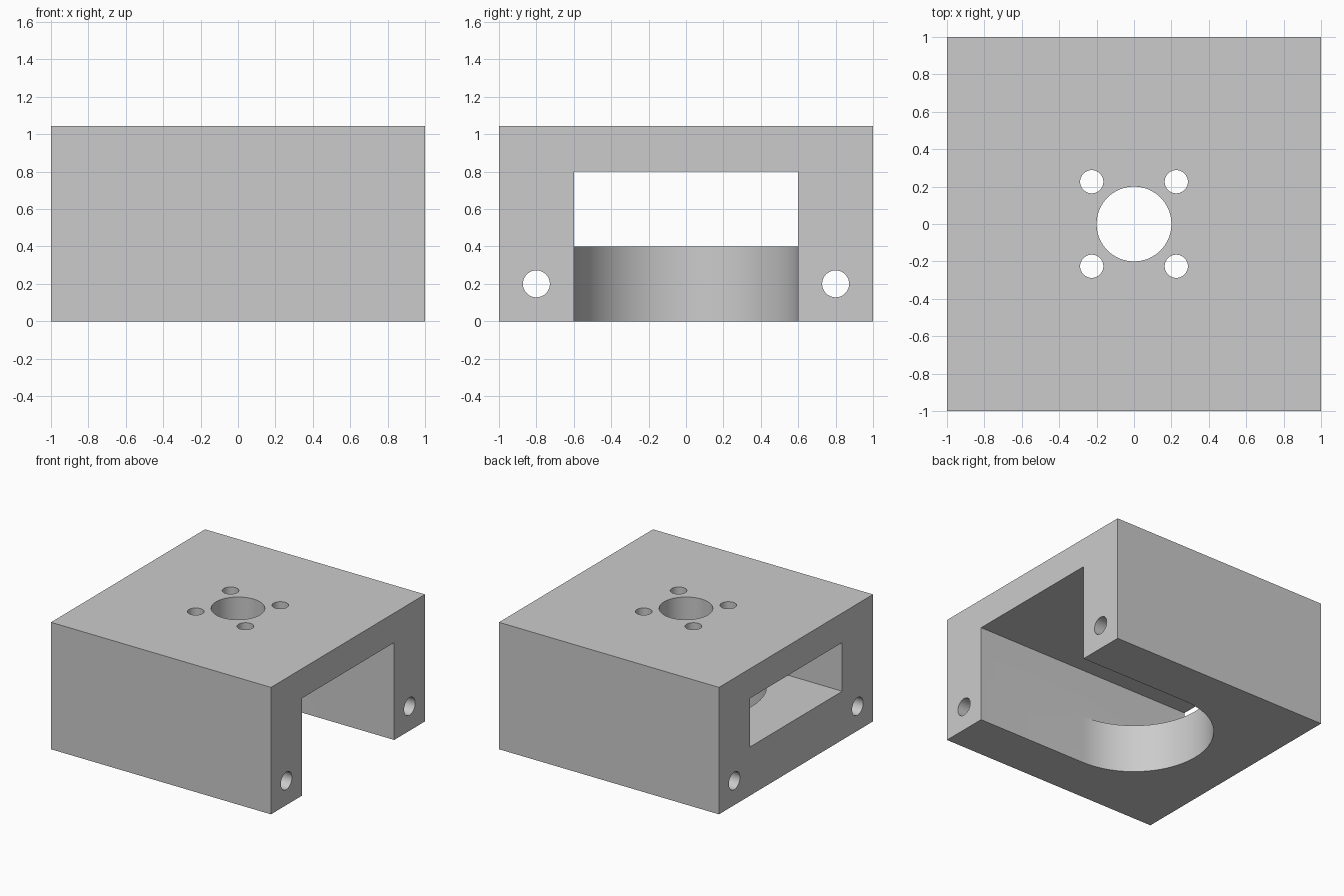
import bpy
import math

if "Cube" in bpy.data.objects:
    bpy.data.objects.remove(bpy.data.objects["Cube"], do_unlink=True)

HEIGHT = 1.043
grey = bpy.data.materials.new("light_grey")
grey.use_nodes = True
colour = (0.6, 0.6, 0.6, 1)
grey.diffuse_color = colour
grey.node_tree.nodes["Principled BSDF"].inputs["Base Color"].default_value = colour


def box(name, low, high):
    centre = [(a + b) / 2 for a, b in zip(low, high)]
    bpy.ops.mesh.primitive_cube_add(size=1, location=centre)
    obj = bpy.context.object
    obj.name = name
    obj.scale = [b - a for a, b in zip(low, high)]
    bpy.ops.object.transform_apply(location=True, rotation=True, scale=True)
    return obj


def rod(name, radius, depth, centre, along_x=False):
    turn = (0, math.pi / 2, 0) if along_x else (0, 0, 0)
    bpy.ops.mesh.primitive_cylinder_add(
        vertices=64, radius=radius, depth=depth, location=centre, rotation=turn)
    obj = bpy.context.object
    obj.name = name
    bpy.ops.object.transform_apply(location=True, rotation=True, scale=True)
    return obj


def cut(body, cutter):
    mod = body.modifiers.new(cutter.name, "BOOLEAN")
    mod.operation = "DIFFERENCE"
    mod.solver = "EXACT"
    mod.object = cutter
    bpy.context.view_layer.objects.active = body
    bpy.ops.object.modifier_apply(modifier=mod.name)
    bpy.data.objects.remove(cutter, do_unlink=True)


# Solid block
body = box("bracket_body", (-1, -1, 0), (1, 1, HEIGHT))
body.data.materials.clear()
body.data.materials.append(grey)

# Upper channel running right through, then the round-ended slot below it
cut(body, box("channel", (-1.2, -0.6, 0.4), (1.2, 0.6, 0.8)))
cut(body, box("slot", (0, -0.6, -0.2), (1.2, 0.6, 0.6)))
cut(body, rod("slot_end", 0.6, 0.8, (0, 0, 0.2)))

# Central bore with four screw holes through the top plate
cut(body, rod("bore", 0.2, 0.6, (0, 0, 0.95)))
for x in (-0.226, 0.226):
    for y in (-0.226, 0.226):
        cut(body, rod("screw_hole", 0.062, 0.6, (x, y, 0.95)))

# Long holes through both legs
for y in (-0.8, 0.8):
    cut(body, rod("leg_hole", 0.072, 2.4, (0, y, 0.2), along_x=True))

# Smooth bores, crisp edges
bpy.ops.object.select_all(action="DESELECT")
body.select_set(True)
bpy.context.view_layer.objects.active = body
bpy.ops.object.shade_smooth_by_angle(angle=math.radians(30))
